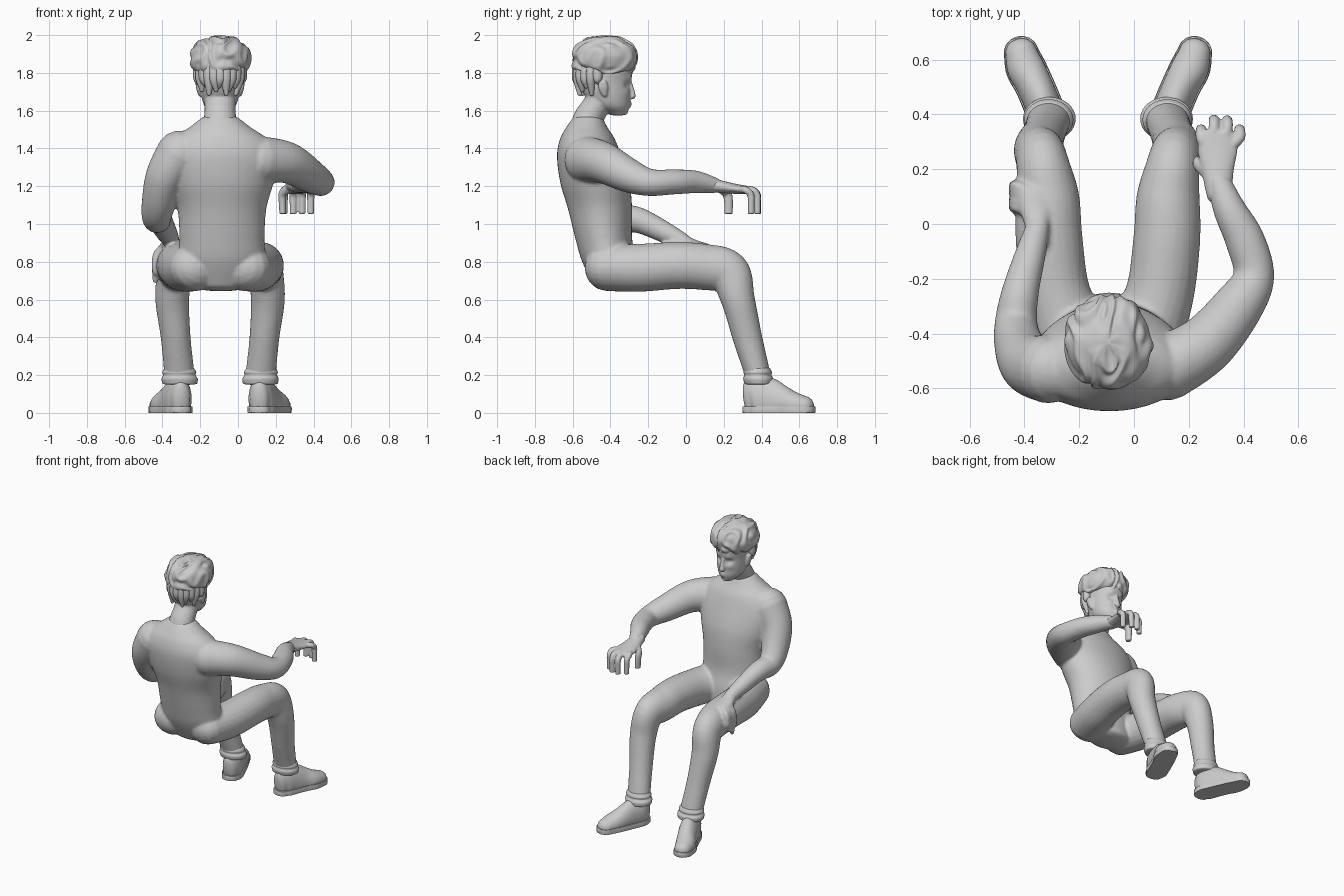
import bpy, bmesh, math
from mathutils import Vector, noise

MID = -0.095          # symmetry plane of the seated body
X, Z = Vector((1, 0, 0)), Vector((0, 0, 1))


def spline(pts, n):
    """Catmull-Rom through tuples (x, y, z, half width, half depth)."""
    out = []
    for i in range(len(pts) - 1):
        q = [pts[max(i - 1, 0)], pts[i], pts[i + 1], pts[min(i + 2, len(pts) - 1)]]
        for s in range(n):
            t = s / n
            out.append([0.5 * (2 * b + (c - a) * t + (2 * a - 5 * b + 4 * c - d) * t * t
                               + (3 * b - a - 3 * c + d) * t ** 3) for a, b, c, d in zip(*q)])
    return out + [list(pts[-1])]


def loft(bm, pts, ref=X, axis=None, flip=False, seg=24, n=6, cap=(1, 1)):
    """Closed tube of elliptical rings with rounded ends; returns its verts."""
    if flip:
        pts = [(2 * MID - p[0], *p[1:]) for p in pts]
    rows = spline(pts, n)
    cs = [Vector(r[:3]) for r in rows]
    last = len(rows) - 1
    rings = []
    for i, r in enumerate(rows):
        t = axis or (cs[min(i + 1, last)] - cs[max(i - 1, 0)]).normalized()
        rings.append((cs[i], t, r[3], r[4]))

    def dome(ring, length):
        c, t, a, b = ring
        return [(c + t * length * min(a, b) * math.sin(k), t, a * math.cos(k), b * math.cos(k))
                for k in (0.4, 0.8, 1.15, 1.45)]
    rings = dome(rings[0], -cap[0])[::-1] + rings + dome(rings[-1], cap[1])
    loops = []
    for c, t, a, b in rings:
        u = (ref - t * ref.dot(t)).normalized()
        v = t.cross(u)
        loops.append([bm.verts.new(c + u * a * math.cos(k) + v * b * math.sin(k))
                      for k in (2 * math.pi * j / seg for j in range(seg))])
    for p, q in zip(loops, loops[1:]):
        for j in range(seg):
            bm.faces.new((p[j], p[(j + 1) % seg], q[(j + 1) % seg], q[j]))
    bm.faces.new(loops[0][::-1])
    bm.faces.new(loops[-1])
    return [v for l in loops for v in l]


def finish(bm, name, voxel=0, smooth=3):
    bmesh.ops.recalc_face_normals(bm, faces=bm.faces)
    for f in bm.faces:
        f.smooth = True
    me = bpy.data.meshes.new(name)
    bm.to_mesh(me)
    bm.free()
    ob = bpy.data.objects.new(name, me)
    bpy.context.collection.objects.link(ob)
    if voxel:
        m = ob.modifiers.new("Fuse", 'REMESH')
        m.mode, m.voxel_size, m.use_smooth_shade = 'VOXEL', voxel, True
        m = ob.modifiers.new("Relax", 'SMOOTH')
        m.factor, m.iterations = 0.5, smooth
    return ob


# Clothed body: torso, arms and legs fused together
bm = bmesh.new()
torso = [(-.09, -.37, .68, .17, .12), (-.085, -.405, .80, .225, .145), (-.085, -.435, .92, .225, .15),
         (-.085, -.455, 1.08, .235, .17), (-.087, -.483, 1.22, .275, .183), (-.09, -.513, 1.36, .295, .17),
         (-.095, -.522, 1.45, .25, .145), (-.095, -.525, 1.51, .165, .11), (-.095, -.52, 1.56, .10, .08)]
loft(bm, torso, axis=Z, seg=40, cap=(.3, .2))
leg = [(.035, -.42, .77, .14, .125), (.095, -.25, .768, .125, .127), (.12, -.05, .78, .122, .124),
       (.125, .10, .772, .115, .122), (.145, .225, .742, .095, .114), (.158, .275, .60, .09, .09),
       (.14, .325, .40, .079, .078), (.122, .375, .22, .08, .068), (.12, .383, .17, .08, .066)]
for flip in (False, True):
    loft(bm, leg, flip=flip, cap=(.9, .1))
reaching_arm = [(.12, -.525, 1.34, .125, .12), (.26, -.44, 1.325, .11, .108), (.38, -.30, 1.255, .09, .092),
                (.437, -.19, 1.22, .072, .075), (.405, -.06, 1.223, .066, .072),
                (.35, .05, 1.223, .06, .06), (.31, .15, 1.205, .042, .045)]
loft(bm, reaching_arm, ref=Z)
resting_arm = [(-.31, -.53, 1.37, .125, .125), (-.385, -.51, 1.25, .105, .11), (-.42, -.44, 1.11, .09, .095),
               (-.43, -.36, 1.035, .078, .08), (-.415, -.25, 1.02, .068, .068),
               (-.375, -.10, .95, .055, .055), (-.35, -.01, .905, .043, .042)]
loft(bm, resting_arm)
# Resting hand draped over the outer thigh
loft(bm, [(-.35, -.02, .905, .042, .038), (-.36, .05, .885, .055, .03), (-.37, .11, .875, .05, .022)])
for y, low in ((.06, .74), (.085, .70), (.115, .73), (.14, .77)):
    loft(bm, [(-.385, y - .02, .875, .018, .018), (-.428, y, .85, .018, .018),
              (-.44, y, .79, .018, .018), (-.438, y, low, .015, .015)], ref=Vector((0, 1, 0)), seg=12)
finish(bm, "clothed_body", .010, 4)

# Reaching hand with fingers bent straight down
bm = bmesh.new()
loft(bm, [(.31, .11, 1.21, .046, .04), (.305, .20, 1.195, .06, .032),
          (.305, .27, 1.185, .073, .026), (.308, .325, 1.18, .07, .022)])
for x0, x, y in ((.26, .245, .345), (.29, .292, .38), (.325, .34, .378), (.35, .385, .345)):
    loft(bm, [(x0, .28, 1.183, .02, .019), (x, y - .03, 1.18, .02, .019), (x, y - .003, 1.155, .02, .019),
              (x, y, 1.11, .019, .018), (x, y, 1.055, .018, .018)], seg=14, cap=(1, .15))
loft(bm, [(.275, .18, 1.19, .026, .026), (.238, .215, 1.165, .022, .026),
          (.235, .225, 1.12, .02, .024), (.237, .225, 1.055, .018, .022)], seg=14, cap=(1, .15))
finish(bm, "reaching_hand", .006, 2)

# Head, neck, nose and ears
bm = bmesh.new()
skull = [(MID, -.365, 1.587, .045, .05), (MID, -.395, 1.625, .082, .095), (MID, -.417, 1.68, .10, .12),
         (MID, -.43, 1.75, .107, .138), (MID, -.43, 1.82, .113, .148), (MID, -.43, 1.90, .105, .14),
         (MID, -.43, 1.95, .07, .09)]
verts = loft(bm, skull, axis=Z, seg=64, n=10, cap=(.3, .3))
# Sculpted face: (side offset, height, push, radius)
marks = [(.042, 1.738, -.016, .017), (-.042, 1.738, -.016, .017), (.042, 1.768, .008, .016),
         (-.042, 1.768, .008, .016), (.05, 1.70, .006, .02), (-.05, 1.70, .006, .02),
         (0, 1.642, .009, .012), (0, 1.622, .009, .011), (0, 1.606, -.006, .01), (0, 1.588, .008, .02)]
for v in verts:
    if v.co.y > -.39:
        v.co.y += sum(p * math.exp(-(((v.co.x - MID - dx) / r) ** 2 + ((v.co.z - h) / r) ** 2) / 1.6)
                      for dx, h, p, r in marks)
loft(bm, [(MID, -.298, 1.75, .012, .012), (MID, -.287, 1.71, .014, .013), (MID, -.283, 1.678, .021, .017)], seg=16)
loft(bm, [(MID, -.53, 1.49, .11, .09), (MID, -.515, 1.56, .086, .08), (MID, -.47, 1.64, .082, .072),
          (MID, -.445, 1.73, .085, .08)])
for flip in (False, True):
    loft(bm, [(.01, -.43, 1.685, .011, .015), (.018, -.438, 1.72, .014, .026),
              (.022, -.442, 1.752, .013, .024)], flip=flip, seg=16)
finish(bm, "head", .006, 2)

# Thick curly hair with ridged waves
bm = bmesh.new()
cap = [(MID, -.437, 1.80, .125, .145), (MID, -.435, 1.835, .152, .165), (MID, -.43, 1.89, .160, .170),
       (MID, -.43, 1.945, .138, .150), (MID, -.43, 1.98, .085, .095)]
core = Vector((MID, -.43, 1.86))
for v in loft(bm, cap, axis=Z, seg=120, n=14, cap=(.1, .13)):
    c = v.co
    wave = math.sin(10 * noise.noise(Vector((c.x * 14, c.y * 7, c.z * 7))) + 40 * c.x)
    v.co = c + (c - core).normalized() * .007 * wave
# Locks hanging at the nape and temples
for k in range(11):
    a = math.radians(195 + k * 15)
    ca, sa = math.cos(a), math.sin(a)
    low = 1.69 + .02 * (k % 3) + (.04 if k in (0, 10) else 0)
    loft(bm, [(MID + .115 * ca, -.43 + .14 * sa, 1.84, .03, .03),
              (MID + .117 * ca, -.43 + .148 * sa, 1.77, .028, .025),
              (MID + .104 * ca + .006 * (-1) ** k, -.43 + .138 * sa, low, .012, .012)], seg=12)
finish(bm, "hair")

# Rolled trouser cuffs and shoes
for flip, side in ((False, "right"), (True, "left")):
    bm = bmesh.new()
    loft(bm, [(.122, .378, .235, .08, .068), (.121, .38, .215, .09, .075), (.121, .38, .20, .086, .072),
              (.119, .383, .18, .096, .08), (.118, .385, .155, .092, .076)], axis=-Z, flip=flip, seg=32, cap=(.1, .1))
    finish(bm, side + "_cuff")
    bm = bmesh.new()
    upper = [(.112, .335, .07, .05, .105), (.12, .375, .075, .066, .115), (.145, .44, .07, .066, .115),
             (.175, .51, .055, .066, .09), (.205, .57, .045, .068, .067), (.222, .625, .038, .058, .052)]
    for v in loft(bm, upper, flip=flip, cap=(.6, 1)):
        v.co.z = max(v.co.z, .01)
    finish(bm, side + "_shoe")
    bm = bmesh.new()
    sole = [(p[0], p[1], .02, p[3] + .006, .09) for p in upper]
    for v in loft(bm, sole, flip=flip, cap=(.65, .95)):
        v.co.z = min(max(v.co.z, 0), .035)
    finish(bm, side + "_sole")

# Keep creases crisp on the unfused parts
bpy.ops.object.select_all(action='DESELECT')
for ob in bpy.context.collection.objects:
    if ob.name.endswith(("_sole", "_shoe")):
        ob.select_set(True)
        bpy.context.view_layer.objects.active = ob
bpy.ops.object.shade_smooth_by_angle(angle=math.radians(40))
